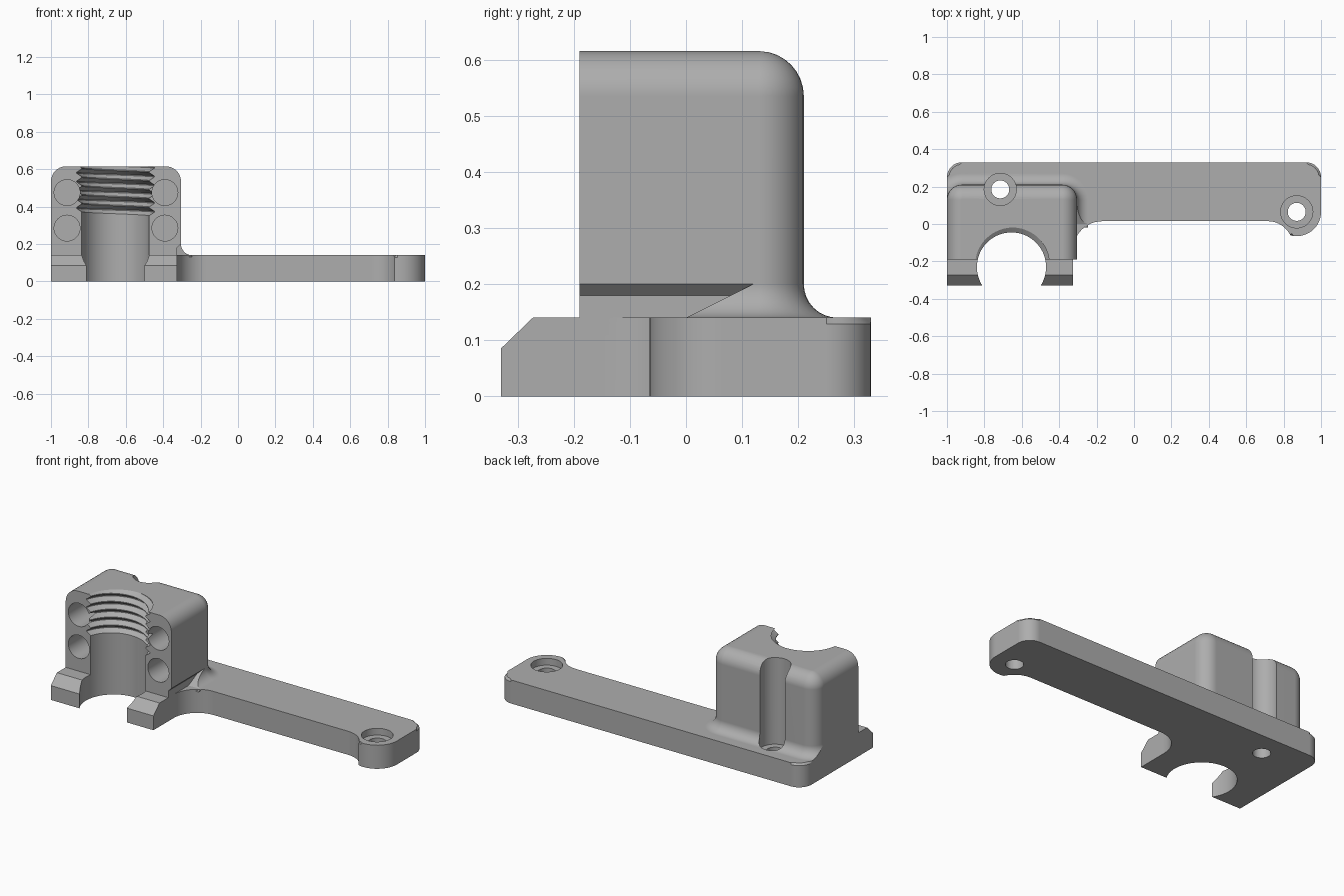
import bpy, bmesh
from math import sin, cos, pi, radians, sqrt
from mathutils import Vector

if "Cube" in bpy.data.objects:
    bpy.data.objects.remove(bpy.data.objects["Cube"])

grey = bpy.data.materials.new("plain grey")
grey.use_nodes = True
grey.diffuse_color = (0.42, 0.42, 0.42, 1)
grey.node_tree.nodes["Principled BSDF"].inputs["Base Color"].default_value = grey.diffuse_color


def finish(bm, name):
    bmesh.ops.recalc_face_normals(bm, faces=bm.faces)
    mesh = bpy.data.meshes.new(name)
    bm.to_mesh(mesh)
    bm.free()
    mesh.materials.append(grey)
    obj = bpy.data.objects.new(name, mesh)
    bpy.context.collection.objects.link(obj)
    return obj


def loft(name, rings, chamfer=0):
    """Skin closed rings of equal length and cap both ends."""
    bm = bmesh.new()
    loops = [[bm.verts.new(p) for p in ring] for ring in rings]
    n = len(loops[0])
    for a, b in zip(loops, loops[1:]):
        for i in range(n):
            j = (i + 1) % n
            bm.faces.new((a[i], a[j], b[j], b[i]))
    bm.faces.new(loops[0])
    top = bm.faces.new(loops[-1])
    if chamfer:
        bmesh.ops.bevel(bm, geom=list(top.edges), offset=chamfer,
                        segments=1, affect='EDGES')
    return finish(bm, name)


def arc(cx, cy, r, start, end, n=10):
    angles = [radians(start + (end - start) * i / n) for i in range(n + 1)]
    return [(cx + r * cos(a), cy + r * sin(a)) for a in angles]


def prism_z(name, outline, z0, z1, chamfer=0):
    return loft(name, [[(x, y, z) for x, y in outline] for z in (z0, z1)], chamfer)


def cylinder(name, x, y, r, z0, z1):
    return prism_z(name, arc(x, y, r, 0, 352.5, 47), z0, z1)


def combine(target, tool, operation):
    mod = target.modifiers.new("combine", 'BOOLEAN')
    mod.operation, mod.solver, mod.object = operation, 'EXACT', tool
    graph = bpy.context.evaluated_depsgraph_get()
    mesh = bpy.data.meshes.new_from_object(target.evaluated_get(graph))
    target.modifiers.clear()
    target.data = mesh
    bpy.data.objects.remove(tool)


LEFT, RIGHT, FRONT, FOOT_SIDE = -1.0, -0.305, -0.19, -0.325
ROUND, FILLET = 0.08, 0.06
PLATE_TOP = 0.14

# Base arm with rounded ends, a screw ear and a concave neck
outline = [(LEFT, -0.15), (FOOT_SIDE, -0.15)]
outline += arc(-0.17, -0.14, 0.155, 180, 90, 12)
outline += arc(0.715, -0.12, 0.135, 90, 28)
outline += arc(0.87, 0.065, 0.13, 255, 360, 14)
outline += arc(0.92, 0.25, ROUND, 0, 90, 8)
outline += arc(-0.92, 0.25, ROUND, 90, 180, 8)
bracket = prism_z("bracket", outline, 0, PLATE_TOP, 0.011)

# Upright block: base fillet, straight walls and rounded top in one skin
def block_ring(d, z):
    r, cy = ROUND + d, 0.21 - ROUND
    pts = [(RIGHT + d, FRONT)]
    pts += arc(RIGHT - ROUND, cy, r, 0, 90, 8)
    pts += arc(LEFT + ROUND, cy, r, 90, 180, 8)
    pts += [(LEFT - d, FRONT)]
    return [(x, y, z) for x, y in pts]

rings = [block_ring(FILLET, PLATE_TOP - 0.01)]
for i in range(9):
    a = pi / 2 * i / 8
    rings.append(block_ring(FILLET * (1 - sin(a)), PLATE_TOP + FILLET * (1 - cos(a))))
for i in range(9):
    a = pi / 2 * i / 8 * 0.98
    rings.append(block_ring(ROUND * (cos(a) - 1), 0.615 - ROUND + ROUND * sin(a)))
block = loft("block", rings)
side_trim = prism_z("side_trim", [(LEFT, -1), (0, -1), (0, 1), (LEFT, 1)], -0.1, 1)
combine(block, side_trim, 'INTERSECT')

# Undercut on the right side where the fillet runs out
section = [(FOOT_SIDE, 0.05), (FOOT_SIDE, 0.18), (RIGHT, 0.2), (-0.15, 0.2), (-0.15, 0.05)]
undercut = loft("undercut", [[(x, -0.4, z) for x, z in section],
                             [(x, 2 * (z - PLATE_TOP), z) for x, z in section]])
combine(block, undercut, 'DIFFERENCE')

# Front foot with a sloping nose
nose = [(-0.33, 0), (-0.33, 0.085), (-0.273, PLATE_TOP), (0.1, PLATE_TOP), (0.1, 0)]
foot = loft("foot", [[(x, y, z) for y, z in nose] for x in (LEFT, FOOT_SIDE)])
combine(bracket, foot, 'UNION')
combine(bracket, block, 'UNION')

# Open half bore with a helical thread in its upper part
BORE, CREST, PITCH = 0.185, 0.212, 0.047
profile = [(BORE, -0.1)]
for k in range(7):
    z = 0.35 + k * PITCH
    profile += [(BORE, z), (CREST, z + 0.4 * PITCH),
                (CREST, z + 0.5 * PITCH), (BORE, z + 0.9 * PITCH)]
profile.append((BORE, 0.8))
columns = 56
bore_rings = []
for k, (r, z) in enumerate(profile):
    ring = []
    for i in range(columns + 1):
        a = radians(-50 + 280 * i / columns)
        rise = 0 if k in (0, len(profile) - 1) else PITCH * a / (2 * pi)
        ring.append((-0.655 + r * cos(a), -0.23 + r * sin(a), z + rise))
    bore_rings.append(ring)
combine(bracket, loft("bore", bore_rings), 'DIFFERENCE')

# Four blind round holes in the front face
for x in (-0.914, -0.391):
    for z in (0.285, 0.475):
        circle = arc(x, z, 0.069, 0, 352.5, 47)
        hole = loft("front_hole", [[(px, y, pz) for px, pz in circle]
                                   for y in (-0.25, 0.03)])
        combine(bracket, hole, 'DIFFERENCE')

# Counterbored screw holes; the left one also channels the block's back
for x, y in ((-0.715, 0.185), (0.87, 0.065)):
    combine(bracket, cylinder("counterbore", x, y, 0.086, 0.1, 0.8), 'DIFFERENCE')
    combine(bracket, cylinder("screw_hole", x, y, 0.048, -0.1, 0.3), 'DIFFERENCE')

# Single material and smooth shading with crisp edges
bracket.data.materials.clear()
bracket.data.materials.append(grey)
for poly in bracket.data.polygons:
    poly.material_index = 0
bpy.ops.object.select_all(action='DESELECT')
bracket.select_set(True)
bpy.context.view_layer.objects.active = bracket
bpy.ops.object.shade_smooth_by_angle(angle=radians(25))
weighted = bracket.modifiers.new("weighted_normals", 'WEIGHTED_NORMAL')
weighted.keep_sharp = True
